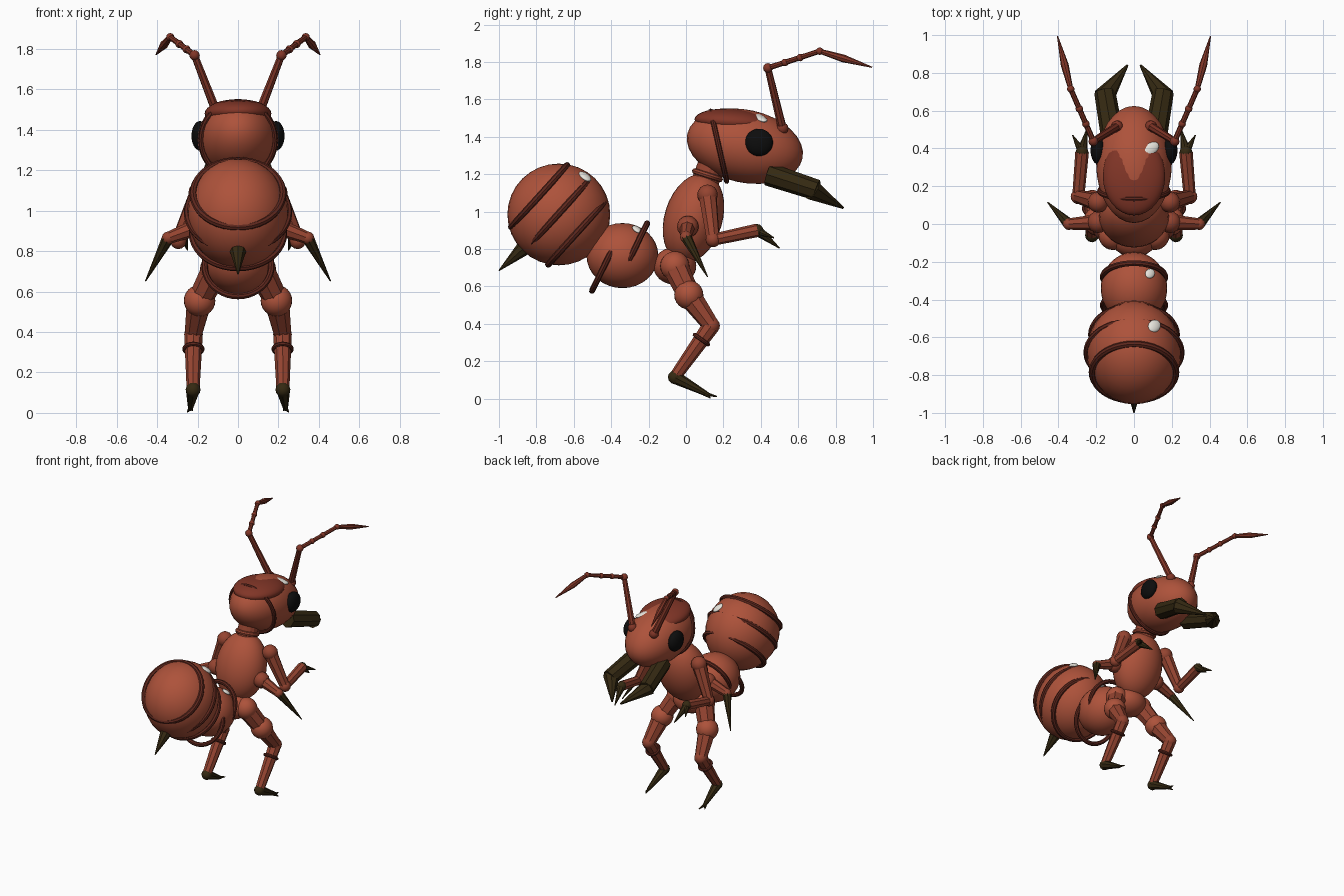
import bpy, math
from mathutils import Vector, Matrix

if "Cube" in bpy.data.objects:
    bpy.data.objects.remove(bpy.data.objects["Cube"])


def mat(name, r, g, b):
    m = bpy.data.materials.new(name)
    m.diffuse_color = (r, g, b, 1)
    m.use_nodes = True
    m.node_tree.nodes["Principled BSDF"].inputs["Base Color"].default_value = m.diffuse_color
    return m


RED = mat("body_red", 0.42, 0.085, 0.043)
LIMB = mat("limb_red", 0.30, 0.058, 0.030)
CAP = mat("cap_maroon", 0.22, 0.036, 0.020)
BAND = mat("band_brown", 0.11, 0.020, 0.012)
CLAW = mat("claw_dark", 0.035, 0.022, 0.006)
EYE = mat("eye_black", 0.004, 0.004, 0.004)
GLINT = mat("glint_white", 0.80, 0.78, 0.72)


def finish(name, m, smooth=True):
    ob = bpy.context.object
    ob.name = name
    ob.data.materials.append(m)
    if smooth:
        bpy.ops.object.shade_smooth_by_angle(angle=math.radians(40))
    return ob


def ball(name, c, r, m, tilt=0, seg=32):
    """Ellipsoid; tilt turns it about the x axis in degrees."""
    if not isinstance(r, tuple):
        r = (r, r, r)
    bpy.ops.mesh.primitive_uv_sphere_add(segments=seg, ring_count=seg // 2, location=c,
                                         rotation=(math.radians(tilt), 0, 0))
    ob = finish(name, m)
    ob.scale = r
    return ob


def cone(name, a, b, r1, r2, m, sides=8):
    """Faceted tapered segment from a to b."""
    a, b = Vector(a), Vector(b)
    d = b - a
    bpy.ops.mesh.primitive_cone_add(vertices=sides, radius1=r1, radius2=r2, depth=d.length,
                                    location=(a + b) / 2,
                                    rotation=d.to_track_quat('Z', 'Y').to_euler())
    return finish(name, m, False)


def ring(name, c, axis, r, t, m=BAND, sx=1.0):
    """Band around a body part, standing across the given axis."""
    bpy.ops.mesh.primitive_torus_add(major_radius=r, minor_radius=t, major_segments=40,
                                     minor_segments=8)
    ob = finish(name, m)
    rot = Vector(axis).to_track_quat('Z', 'Y').to_matrix().to_4x4()
    ob.matrix_world = Matrix.Translation(c) @ Matrix.Diagonal((sx, 1, 1, 1)) @ rot
    return ob


def glint(name, c, r, normal):
    """Small flattened highlight lying on the surface."""
    ob = ball(name, c, r, GLINT, seg=16)
    ob.rotation_euler = Vector(normal).to_track_quat('Z', 'Y').to_euler()


# Abdomen with three slanted bands and stinger
ball("abdomen", (0, -0.68, 0.985), (0.25, 0.275, 0.272), RED)
AX = (0, -0.74, 0.67)
ring("abdomen_band_rear", (0, -0.785, 1.083), AX, 0.222, 0.018)
ring("abdomen_band_middle", (0, -0.68, 0.99), AX, 0.25, 0.018)
ring("abdomen_band_front", (0, -0.585, 0.885), AX, 0.225, 0.018)
cone("stinger", (0, -0.84, 0.83), (0, -1.0, 0.685), 0.05, 0.003, CLAW)
glint("abdomen_glint", (0.108, -0.54, 1.188), (0.032, 0.042, 0.015), (0.4, 0.4, 0.8))

# Waist segment with two bands
ball("waist", (0, -0.34, 0.765), (0.176, 0.192, 0.174), RED)
ring("waist_band_rear", (0, -0.43, 0.725), (0, -0.9, 0.44), 0.165, 0.016)
ring("waist_band_front", (0, -0.28, 0.79), (0, -0.9, 0.44), 0.165, 0.016)
glint("waist_glint", (0.085, -0.262, 0.905), (0.025, 0.032, 0.012), (0.4, 0.4, 0.8))

# Thorax, pelvis and neck
ball("thorax", (0, 0.04, 0.965), (0.185, 0.155, 0.245), RED, tilt=-17)
ball("pelvis", (0, -0.06, 0.71), (0.13, 0.115, 0.10), RED)
cone("neck", (0, 0.09, 1.12), (0, 0.14, 1.27), 0.075, 0.07, LIMB, 16)
ring("neck_band", (0, 0.115, 1.195), (0, 0.3, 0.95), 0.07, 0.016, LIMB)

# Head with dark cap, band and glint
ball("head", (0, 0.315, 1.35), (0.20, 0.315, 0.195), RED, tilt=-12)
ball("head_cap", (0, 0.255, 1.48), (0.165, 0.21, 0.07), CAP, tilt=-4)
ring("head_band", (0, 0.175, 1.35), (0, 0.975, 0.22), 0.192, 0.014, sx=0.95)
glint("head_glint", (0.07, 0.385, 1.503), (0.036, 0.075, 0.018), (0.22, 0.15, 0.95))

for side, s in (("right", 1), ("left", -1)):
    def P(x, y, z):
        return (s * x, y, z)

    def N(part):
        return side + "_" + part

    # Eye
    ball(N("eye"), P(0.188, 0.39, 1.37), (0.042, 0.075, 0.073), EYE)

    # Hooked mandible
    cone(N("mandible_base"), P(0.11, 0.44, 1.20), P(0.155, 0.70, 1.115), 0.062, 0.056, CLAW)
    cone(N("mandible_tip"), P(0.16, 0.67, 1.12), P(0.035, 0.84, 1.02), 0.058, 0.006, CLAW)

    # Antenna
    base, elbow = P(0.09, 0.515, 1.445), P(0.215, 0.438, 1.768)
    bend, tip = P(0.335, 0.715, 1.858), P(0.405, 0.995, 1.772)
    ball(N("antenna_socket"), base, 0.033, CAP, seg=16)
    cone(N("antenna_stalk"), base, elbow, 0.024, 0.018, CAP)
    ball(N("antenna_elbow"), elbow, 0.026, CAP, seg=12)
    cone(N("antenna_middle"), elbow, bend, 0.015, 0.014, CAP)
    e, b = Vector(elbow), Vector(bend)
    for i, f in enumerate((0.33, 0.62, 1.0)):
        ball(N("antenna_bead_%d" % i), e.lerp(b, f), 0.020, CAP, seg=12)
    mid = b.lerp(Vector(tip), 0.45)
    cone(N("antenna_end"), bend, mid, 0.013, 0.021, CAP)
    cone(N("antenna_tip"), mid, tip, 0.021, 0.003, CAP)

    # Front arm with a pair of claws
    sh, el, wr = P(0.19, 0.115, 1.09), P(0.295, 0.145, 0.85), P(0.275, 0.38, 0.90)
    ball(N("shoulder"), sh, 0.055, LIMB, seg=16)
    cone(N("upper_arm"), sh, el, 0.05, 0.036, LIMB)
    ball(N("arm_elbow"), el, 0.04, LIMB, seg=16)
    cone(N("forearm"), el, wr, 0.032, 0.036, LIMB)
    ball(N("wrist"), wr, 0.034, CLAW, seg=12)
    cone(N("claw_long"), wr, P(0.25, 0.50, 0.805), 0.03, 0.003, CLAW)
    cone(N("claw_short"), wr, P(0.325, 0.47, 0.86), 0.024, 0.003, CLAW)

    # Middle arm ending in a long spike
    root, joint = P(0.17, 0.01, 0.93), P(0.345, 0.0, 0.865)
    ball(N("middle_arm_root"), P(0.19, 0.01, 0.92), 0.058, LIMB, seg=16)
    cone(N("middle_arm"), root, joint, 0.045, 0.030, LIMB)
    ball(N("middle_arm_joint"), joint, 0.032, LIMB, seg=12)
    cone(N("middle_arm_spike"), joint, P(0.457, 0.115, 0.652), 0.031, 0.003, CLAW)

    # Standing leg
    hip, ham = P(0.11, -0.06, 0.71), P(0.19, 0.015, 0.555)
    knee, ankle = P(0.22, 0.135, 0.39), P(0.222, -0.06, 0.115)
    ball(N("hip"), hip, 0.078, RED, seg=24)
    cone(N("upper_thigh"), hip, ham, 0.07, 0.06, LIMB)
    ball(N("thigh_ball"), ham, 0.078, RED, seg=24)
    cone(N("lower_thigh"), ham, knee, 0.065, 0.045, LIMB)
    ball(N("knee"), knee, 0.046, LIMB, seg=16)
    cone(N("shin"), knee, ankle, 0.046, 0.032, LIMB)
    k, a = Vector(knee), Vector(ankle)
    ring(N("shin_cuff"), k.lerp(a, 0.27), a - k, 0.044, 0.011)
    ball(N("ankle"), ankle, 0.037, CLAW, seg=12)
    cone(N("foot"), ankle, P(0.235, 0.12, 0.02), 0.036, 0.012, CLAW)
    cone(N("toe"), P(0.235, 0.10, 0.026), P(0.225, 0.165, 0.012), 0.013, 0.003, CLAW)
    cone(N("toe_spur"), P(0.235, 0.10, 0.026), P(0.25, 0.13, 0.004), 0.012, 0.003, CLAW)
